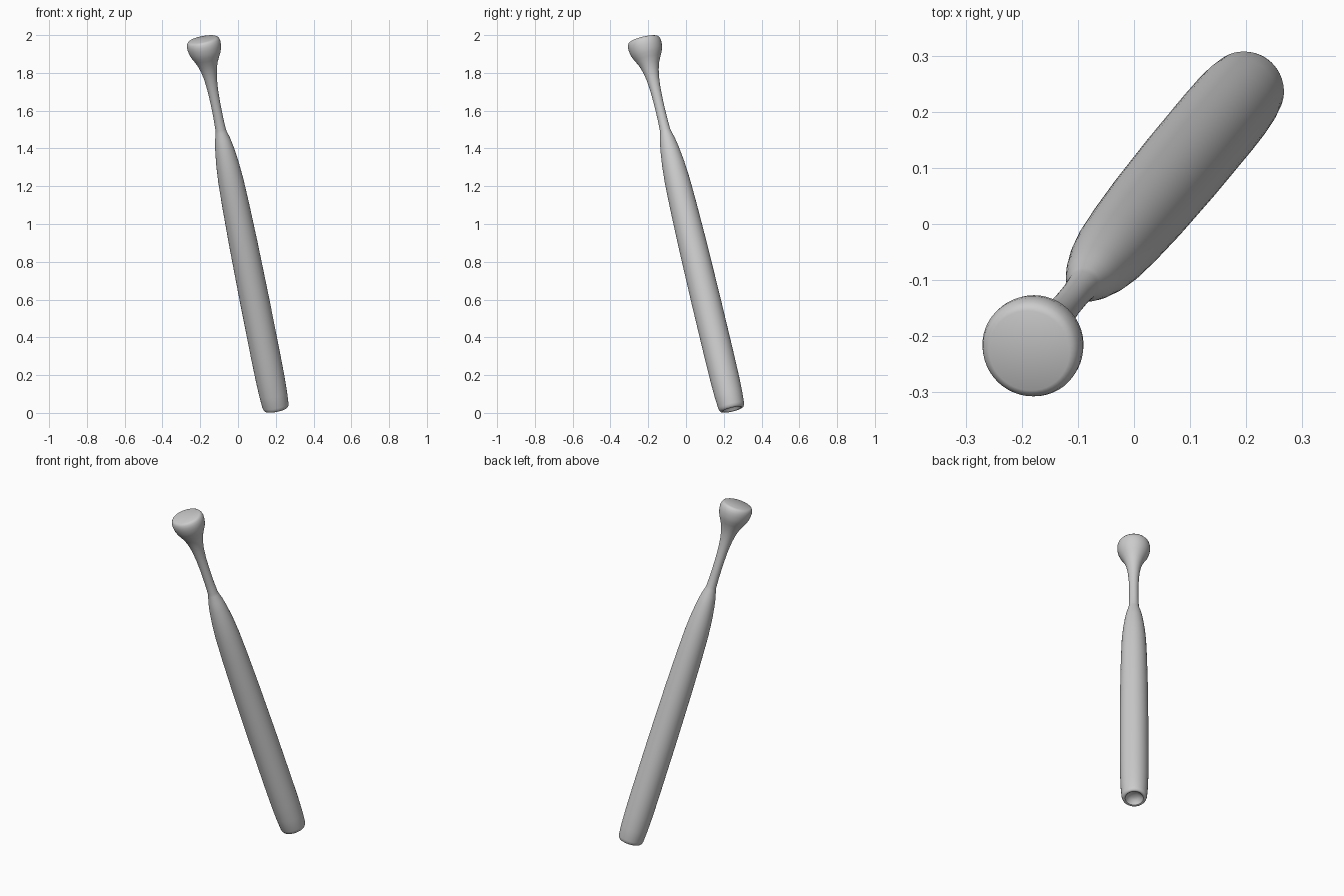
import bpy, bmesh
from math import cos, sin, tau
from mathutils import Vector

if "Cube" in bpy.data.objects:
    bpy.data.objects.remove(bpy.data.objects["Cube"])

# Leaning axis: centre of the barrel end and centre of the knob end
BOTTOM = Vector((0.2025, 0.244, 0.018))
TOP = Vector((-0.187, -0.2257, 1.978))
SIDES = 48

# Profile as (axis height, radius): hollow cup, barrel, shoulder, grip, knob
PROFILE = [
    (0.047, 0.0), (0.046, 0.018), (0.039, 0.034), (0.026, 0.045), (0.019, 0.050),
    (0.0175, 0.056), (0.020, 0.062), (0.027, 0.067), (0.038, 0.070),
    (0.10, 0.0745), (0.18, 0.077), (0.30, 0.078), (0.60, 0.078), (0.90, 0.0755),
    (1.10, 0.0715), (1.23, 0.067), (1.32, 0.060), (1.40, 0.0495), (1.45, 0.040),
    (1.485, 0.030), (1.50, 0.0275), (1.56, 0.0255), (1.64, 0.0255), (1.71, 0.028),
    (1.77, 0.034), (1.81, 0.042), (1.845, 0.053), (1.875, 0.068), (1.895, 0.079),
    (1.915, 0.086), (1.935, 0.0895), (1.952, 0.090), (1.966, 0.0865),
    (1.974, 0.081), (1.978, 0.073), (1.979, 0.0),
]

axis = (TOP - BOTTOM).normalized()
u = axis.cross(Vector((0, 1, 0))).normalized()
v = axis.cross(u)

bm = bmesh.new()
rings = []
for z, r in PROFILE:
    c = BOTTOM + (TOP - BOTTOM) * ((z - BOTTOM.z) / (TOP.z - BOTTOM.z))
    if r == 0:
        rings.append([bm.verts.new(c)] * SIDES)
    else:
        rings.append([bm.verts.new(c + r * (cos(tau * i / SIDES) * u + sin(tau * i / SIDES) * v))
                      for i in range(SIDES)])

# Skin neighbouring rings, closing to fans at the poles
for a, b in zip(rings, rings[1:]):
    for i in range(SIDES):
        j = (i + 1) % SIDES
        bm.faces.new(list(dict.fromkeys((a[i], a[j], b[j], b[i]))))
bmesh.ops.recalc_face_normals(bm, faces=bm.faces)

mesh = bpy.data.meshes.new("bat")
bm.to_mesh(mesh)
bm.free()
bat = bpy.data.objects.new("bat", mesh)
bpy.context.collection.objects.link(bat)
bpy.context.view_layer.objects.active = bat
bat.select_set(True)
bpy.ops.object.shade_smooth_by_angle(angle=0.7)
